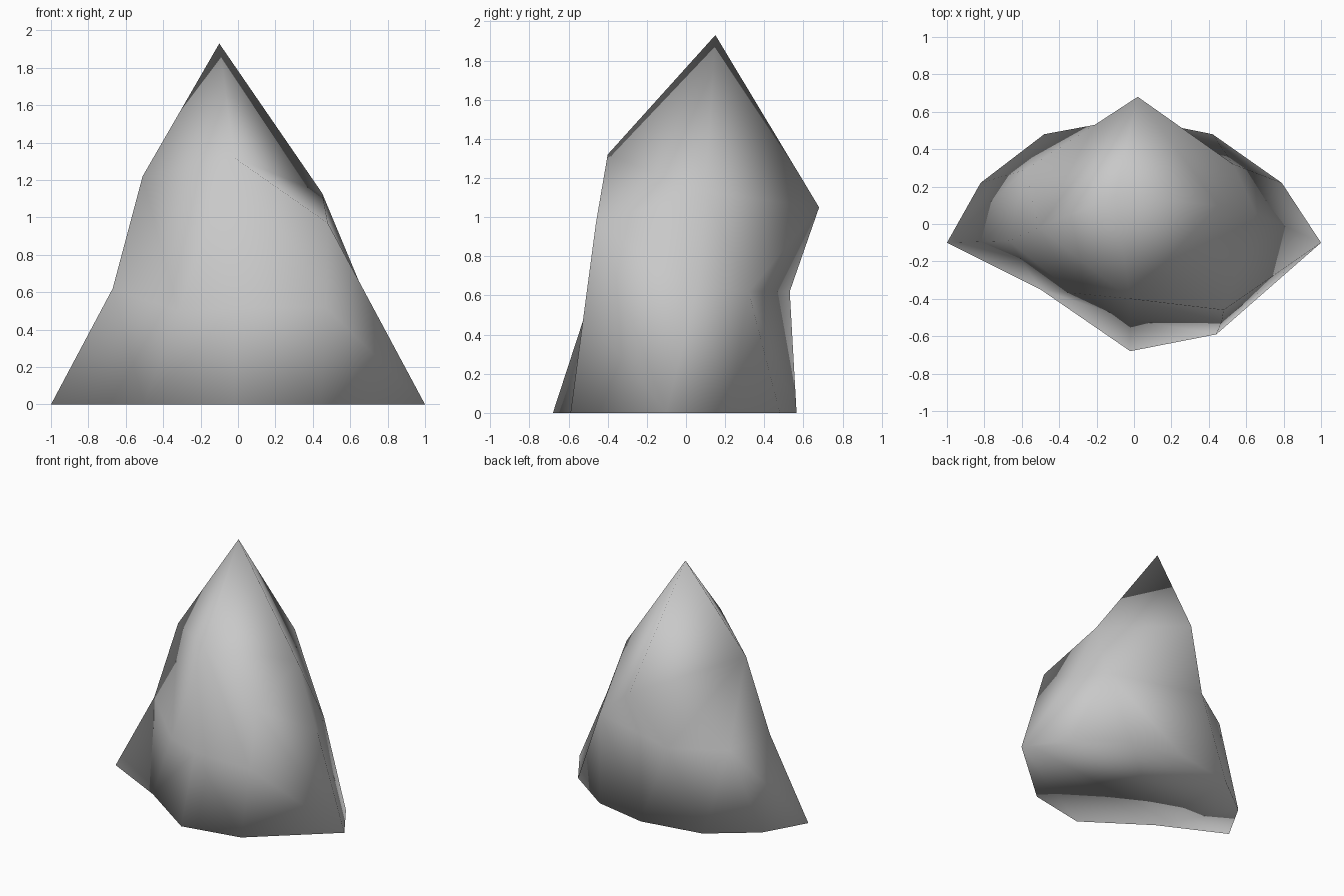
import bpy, bmesh, math

cube = bpy.data.objects.get("Cube")
if cube:
    bpy.data.objects.remove(cube, do_unlink=True)

# Rock colour
stone = bpy.data.materials.new("grey_stone")
stone.use_nodes = True
grey = (0.58, 0.58, 0.58, 1)
stone.diffuse_color = grey
stone.node_tree.nodes["Principled BSDF"].inputs["Base Color"].default_value = grey

# Outlines of the rock, counter-clockwise from +x
base = [(1, -.1, 0), (.79, .22, 0), (.42, .48, 0), (0, .565, 0), (-.48, .48, 0),
        (-.82, .22, 0), (-1, -.1, 0), (-.5, -.35, 0), (-.02, -.68, 0), (.44, -.59, 0)]
waist = [(.65, .06, .65), (.53, .32, .62), (-.21, .53, .62), (-.58, .29, .61),
         (-.67, -.09, .62), (-.32, -.37, .5), (-.02, -.51, .52), (.47, -.52, .52)]
shoulder = [(.45, .1, 1.13), (.02, .68, 1.05), (-.51, -.02, 1.22),
            (-.02, -.4, 1.32), (.48, -.46, .97)]
peak = (-.1, .15, 1.93)


def turn(ring, i):
    """Angle of a ring corner, growing past a full turn."""
    laps, k = divmod(i, len(ring))
    x, y, z = ring[k].co
    angle = math.atan2(y, x)
    if k > 0 and angle < 0:
        angle += math.tau
    return angle + math.tau * laps


def stitch(bm, low, high):
    """Join two rings of different size with triangles."""
    i = j = 0
    while i < len(low) or j < len(high):
        a, b = low[i % len(low)], high[j % len(high)]
        step_low = j == len(high) or (
            i < len(low) and turn(low, i + 1) <= turn(high, j + 1))
        if step_low:
            i += 1
            bm.faces.new((a, low[i % len(low)], b))
        else:
            j += 1
            bm.faces.new((a, high[j % len(high)], b))


bm = bmesh.new()
foot, middle, upper = [[bm.verts.new(p) for p in ring]
                       for ring in (base, waist, shoulder)]
stitch(bm, foot, middle)
stitch(bm, middle, upper)

# Pointed top and flat underside
top = bm.verts.new(peak)
for k, v in enumerate(upper):
    bm.faces.new((v, upper[(k + 1) % len(upper)], top))
bm.faces.new(foot[::-1])
bmesh.ops.recalc_face_normals(bm, faces=bm.faces)

# Hollows: front ledge, back dent and right spur
for pair in ((top, upper[4]), (middle[3], upper[1]), (middle[7], middle[0])):
    bmesh.utils.edge_rotate(bm.edges.get(pair), True)
bm.normal_update()
for f in bm.faces:
    f.smooth = True

mesh = bpy.data.meshes.new("rock")
bm.to_mesh(mesh)
bm.free()
mesh.materials.append(stone)
rock = bpy.data.objects.new("rock", mesh)
bpy.context.collection.objects.link(rock)
